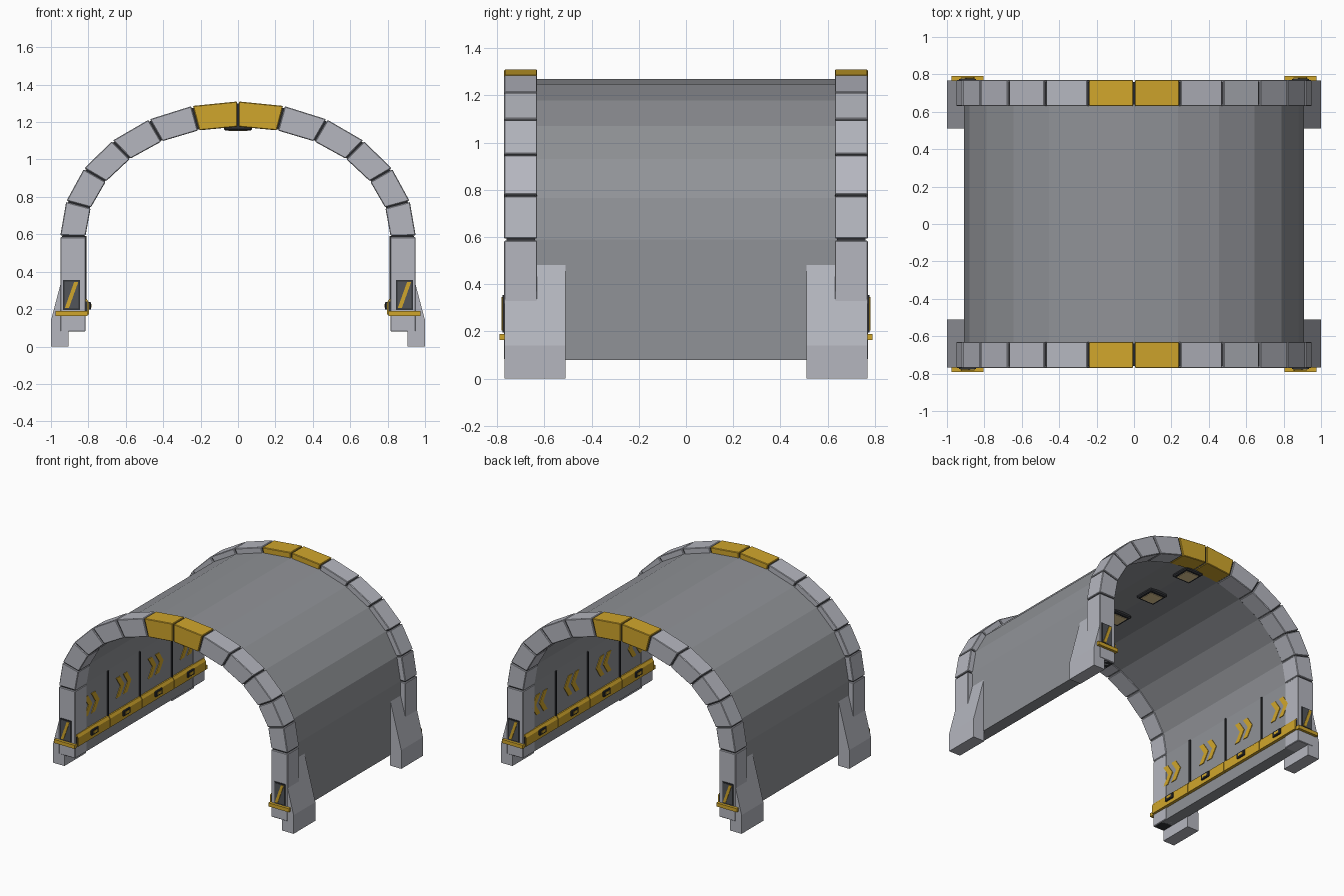
import bpy, bmesh, math

cube = bpy.data.objects.get("Cube")
if cube:
    bpy.data.objects.remove(cube, do_unlink=True)


def material(name, r, g, b):
    m = bpy.data.materials.new(name)
    m.use_nodes = True
    m.diffuse_color = (r, g, b, 1)
    m.node_tree.nodes["Principled BSDF"].inputs["Base Color"].default_value = (r, g, b, 1)
    return m


light = material("light concrete", 0.46, 0.47, 0.52)
grey = material("grey shell", 0.28, 0.29, 0.31)
gold = material("safety yellow", 0.63, 0.38, 0.025)
dark = material("dark metal", 0.03, 0.032, 0.037)
steel = material("panel grey", 0.085, 0.09, 0.1)
lens = material("warm lens", 0.8, 0.62, 0.32)


def prism(name, pts, axis, a, b, mat, bevel=0):
    """Extrude a profile: (x, z) points along y, or (y, z) points along x."""
    bm = bmesh.new()
    rows = []
    for d in (a, b):
        rows.append([bm.verts.new((p, d, q) if axis == "y" else (d, p, q)) for p, q in pts])
    n = len(pts)
    bm.faces.new(rows[0])
    bm.faces.new(rows[1][::-1])
    for i in range(n):
        j = (i + 1) % n
        bm.faces.new((rows[0][i], rows[1][i], rows[1][j], rows[0][j]))
    bmesh.ops.recalc_face_normals(bm, faces=bm.faces[:])
    mesh = bpy.data.meshes.new(name)
    bm.to_mesh(mesh)
    bm.free()
    mesh.materials.append(mat)
    ob = bpy.data.objects.new(name, mesh)
    bpy.context.collection.objects.link(ob)
    if bevel:
        mod = ob.modifiers.new("edge", "BEVEL")
        mod.width = bevel
        mod.segments = 1
    return ob


def box(name, x0, x1, y0, y1, z0, z1, mat, bevel=0):
    return prism(name, [(x0, z0), (x1, z0), (x1, z1), (x0, z1)], "y", y0, y1, mat, bevel)


SPRING = 0.59   # height where the arch starts
BASE = 0.08     # underside of the walls
STEPS = 12


def arc(rx, rz, deg):
    t = math.radians(deg)
    return (rx * math.cos(t), SPRING + rz * math.sin(t))


def arch_profile(rx, rz, thick):
    outer = [arc(rx, rz, 15 * i) for i in range(STEPS + 1)]
    inner = [arc(rx - thick, rz - thick, 15 * i) for i in range(STEPS, -1, -1)]
    return ([(rx, BASE)] + outer + [(-rx, BASE), (thick - rx, BASE)]
            + inner + [(rx - thick, BASE)])


# Vaulted tunnel shell
prism("tunnel_shell", arch_profile(0.91, 0.68, 0.09), "y", -0.755, 0.755, grey)

for sy in (-1, 1):
    end = "front" if sy < 0 else "back"

    # Portal ring: dark joint core, arch blocks, keystones
    prism(end + "_ring_joint", arch_profile(0.94, 0.71, 0.118), "y", sy * 0.64, sy * 0.76, dark)
    for i in range(STEPS):
        a, b = 15 * i + 0.3, 15 * i + 14.7
        pts = [arc(0.95, 0.72, a), arc(0.95, 0.72, b), arc(0.815, 0.585, b), arc(0.815, 0.585, a)]
        key = i in (5, 6)
        prism(end + ("_keystone" if key else "_arch_block"), pts, "y", sy * 0.63, sy * 0.77,
              gold if key else light, 0.004)

    for sx in (-1, 1):
        tag = end + ("_left_" if sx > 0 else "_right_")

        # Portal leg, sloped buttress and foot
        box(tag + "leg", sx * 0.815, sx * 0.95, sy * 0.63, sy * 0.77, BASE, SPRING - 0.005, light, 0.004)
        foot = [(0.905, 0), (1, 0), (1, 0.14), (0.905, 0.5)]
        prism(tag + "buttress", [(sx * x, z) for x, z in foot], "y", sy * 0.51, sy * 0.768, light)

        # Warning panel with slanted stripe, and bumper bar beneath
        cx = sx * 0.89
        box(tag + "panel_frame", cx - 0.045, cx + 0.045, sy * 0.765, sy * 0.776, 0.195, 0.355, dark)
        box(tag + "panel", cx - 0.037, cx + 0.037, sy * 0.77, sy * 0.778, 0.203, 0.347, steel)
        stripe = [(-0.036, 0.205), (-0.014, 0.205), (0.036, 0.345), (0.014, 0.345)]
        prism(tag + "stripe", [(cx - sy * x, z) for x, z in stripe], "y", sy * 0.774, sy * 0.782, gold)
        box(tag + "bumper", sx * 0.805, sx * 0.975, sy * 0.76, sy * 0.79, 0.163, 0.19, gold)

# Inner wall fittings, four bays on each side
PITCH = 0.38
bays = [(i - 1.5) * PITCH for i in range(4)]
for sx in (-1, 1):
    side = "left_" if sx > 0 else "right_"
    box(side + "rail_backing", sx * 0.805, sx * 0.825, -0.76, 0.76, 0.175, 0.24, dark)
    for y in bays:
        rail = [(0.825, 0.17), (0.797, 0.17), (0.797, 0.235), (0.81, 0.255), (0.825, 0.255)]
        prism(side + "guard_rail", [(sx * x, z) for x, z in rail], "y", y - 0.187, y + 0.187, gold)
        box(side + "marker_box", sx * 0.786, sx * 0.8, y - 0.04, y + 0.04, 0.197, 0.238, dark, 0.003)
        box(side + "marker_lens", sx * 0.784, sx * 0.79, y - 0.022, y + 0.022, 0.208, 0.227, gold)
        # Double chevrons pointing to the back
        for off in (-0.09, -0.005):
            arrow = [(0, 0.075), (0.045, 0.075), (0.095, 0), (0.045, -0.075), (0, -0.075), (0.05, 0)]
            prism(side + "chevron", [(y + off + p, 0.42 + q) for p, q in arrow], "x",
                  sx * 0.822, sx * 0.815, gold)
    for k in (-1, 0, 1):
        box(side + "wall_seam", sx * 0.81, sx * 0.825, k * PITCH - 0.006, k * PITCH + 0.006,
            0.25, SPRING, dark)

# Ceiling lamps
for y in bays:
    box("lamp_housing", -0.075, 0.075, y - 0.075, y + 0.075, 1.155, 1.19, dark, 0.008)
    box("lamp_lens", -0.052, 0.052, y - 0.052, y + 0.052, 1.151, 1.16, lens)
